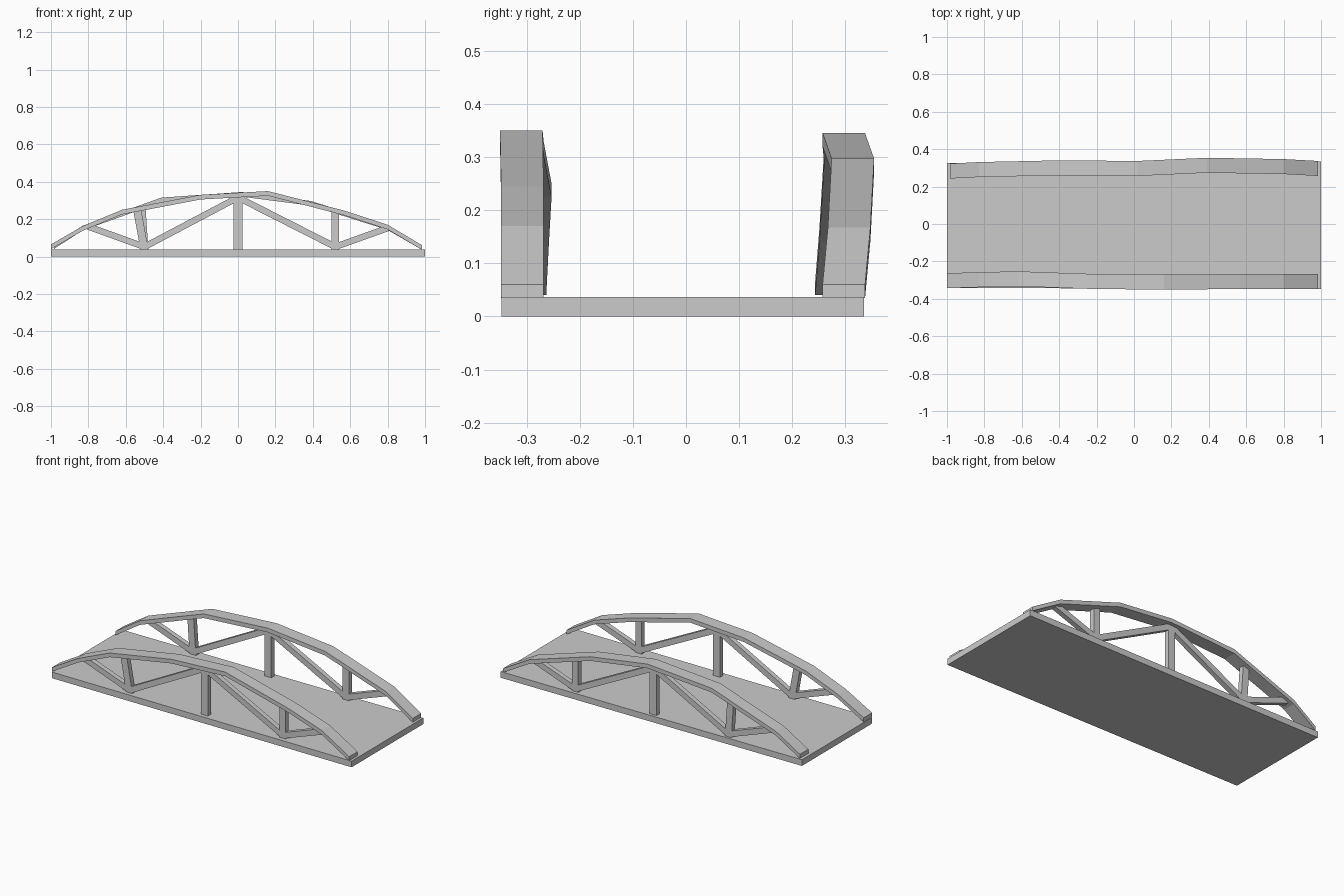
import bpy
from mathutils import Vector

if "Cube" in bpy.data.objects:
    bpy.data.objects.remove(bpy.data.objects["Cube"])


def make(name, verts, faces):
    me = bpy.data.meshes.new(name)
    me.from_pydata(verts, [], faces)
    me.update()
    ob = bpy.data.objects.new(name, me)
    bpy.context.collection.objects.link(ob)
    return ob


BOX = [(0, 3, 2, 1), (4, 5, 6, 7), (0, 1, 5, 4), (1, 2, 6, 5), (2, 3, 7, 6), (3, 0, 4, 7)]


def arch(name, path, width=0.08, thick=0.025):
    # rectangular section swept along the (x, y, top z) points
    verts, faces = [], []
    h = width / 2
    for x, y, z in path:
        verts += [(x, y - h, z - thick), (x, y + h, z - thick), (x, y + h, z), (x, y - h, z)]
    n = len(path)
    for i in range(n - 1):
        a, b = 4 * i, 4 * i + 4
        for k in range(4):
            j = (k + 1) % 4
            faces.append((a + k, b + k, b + j, a + j))
    faces += [(0, 1, 2, 3), tuple(4 * n - 1 - k for k in range(4))]
    return make(name, verts, faces)


def strut(name, p, q, y, width=0.042, depth=0.03):
    # straight bar between two points in the x-z plane
    p, q = Vector((p[0], y, p[1])), Vector((q[0], y, q[1]))
    d = (q - p).normalized()
    s = Vector((d.z, 0, -d.x)) * width / 2
    t = Vector((0, depth / 2, 0))
    verts = [e + o for e in (p, q) for o in (-s - t, s - t, s + t, -s + t)]
    return make(name, verts, BOX)


# Deck
deck = [(-1, -0.342), (1, -0.347), (1, 0.335), (-1, 0.325)]
make("deck", [(x, y, z) for z in (0, 0.037) for x, y in deck], BOX)

# Arched top chords
arch("front_arch", [(-1, -0.303, 0.065), (-0.83, -0.298, 0.163), (-0.62, -0.293, 0.25),
                    (-0.2, -0.308, 0.33), (0.16, -0.31, 0.35), (0.57, -0.308, 0.245),
                    (0.8, -0.308, 0.17), (0.985, -0.308, 0.06)])
arch("back_arch", [(-0.985, 0.283, 0.065), (-0.83, 0.291, 0.165), (-0.41, 0.3, 0.315),
                   (0.02, 0.297, 0.345), (0.39, 0.314, 0.297), (0.8, 0.307, 0.167),
                   (0.985, 0.297, 0.06)])

# Truss posts and diagonals
for side, y, lean in (("front", -0.305, -0.54), ("back", 0.298, -0.515)):
    strut(side + "_post_left", (-0.5, 0.035), (lean, 0.256), y)
    strut(side + "_post_middle", (0, 0.035), (0, 0.328), y, 0.046)
    strut(side + "_post_right", (0.52, 0.035), (0.52, 0.245), y)
    for i, (a, b) in enumerate([((-0.5, 0.052), (-0.8, 0.16)), ((-0.5, 0.052), (0, 0.316)),
                                ((0.52, 0.052), (0, 0.316)), ((0.52, 0.052), (0.8, 0.152))]):
        strut(f"{side}_diagonal_{i + 1}", a, b, y, 0.034)
